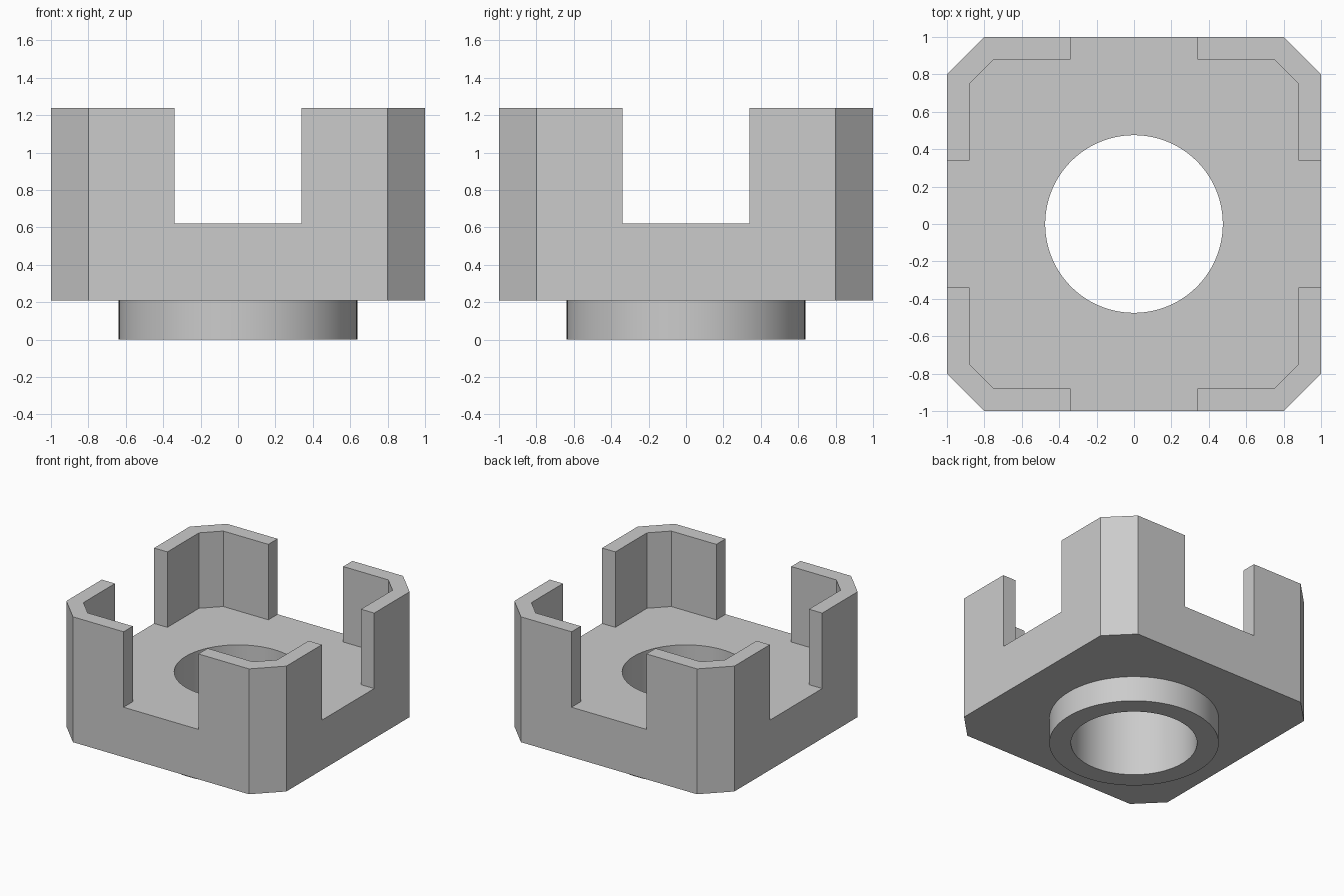
import bpy, bmesh, math

cube = bpy.data.objects.get("Cube")
if cube:
    bpy.data.objects.remove(cube, do_unlink=True)

BASE_Z, FLOOR_Z, TOP_Z = 0.21, 0.62, 1.24
HALF, CORNER = 1.0, 0.80          # outer square and start of the chamfer
INNER, INNER_CORNER = 0.88, 0.75  # inside of the corner walls
SLOT = 0.34                       # half width of the side openings
COLLAR_R, BORE_R = 0.638, 0.475

grey = bpy.data.materials.new("light grey")
grey.use_nodes = True
grey.diffuse_color = (0.6, 0.6, 0.6, 1)
grey.node_tree.nodes["Principled BSDF"].inputs["Base Color"].default_value = (0.6, 0.6, 0.6, 1)


def four_fold(points):
    """Repeat a run of outline points around the z axis in quarter turns."""
    outline = []
    for _ in range(4):
        outline += points
        points = [(-y, x) for x, y in points]
    return outline


def circle(radius, count=96):
    return [(radius * math.cos(math.tau * i / count),
             radius * math.sin(math.tau * i / count)) for i in range(count)]


def prism(name, outline, z0, z1):
    """Extrude a closed outline from z0 to z1."""
    bm = bmesh.new()
    face = bm.faces.new([bm.verts.new((x, y, z0)) for x, y in outline])
    side = bmesh.ops.extrude_face_region(bm, geom=[face])
    moved = [v for v in side["geom"] if isinstance(v, bmesh.types.BMVert)]
    bmesh.ops.translate(bm, verts=moved, vec=(0, 0, z1 - z0))
    bmesh.ops.recalc_face_normals(bm, faces=bm.faces)
    mesh = bpy.data.meshes.new(name)
    bm.to_mesh(mesh)
    bm.free()
    mesh.materials.append(grey)
    obj = bpy.data.objects.new(name, mesh)
    bpy.context.collection.objects.link(obj)
    return obj


def combine(target, tool, operation):
    """Apply a boolean and discard the tool."""
    mod = target.modifiers.new(tool.name, 'BOOLEAN')
    mod.operation, mod.object, mod.solver = operation, tool, 'EXACT'
    bpy.context.view_layer.objects.active = target
    bpy.ops.object.modifier_apply(modifier=mod.name)
    bpy.data.objects.remove(tool, do_unlink=True)


# Chamfered square block
housing = prism("housing", four_fold([(HALF, -CORNER), (HALF, CORNER)]), BASE_Z, TOP_Z)

# Open interior with a slot through each side, leaving four corner walls
interior = four_fold([(1.1, -SLOT), (1.1, SLOT), (INNER, SLOT),
                      (INNER, INNER_CORNER), (INNER_CORNER, INNER), (SLOT, INNER)])
combine(housing, prism("interior_cutter", interior, FLOOR_Z, TOP_Z + 0.1), 'DIFFERENCE')

# Round collar underneath and the bore through everything
combine(housing, prism("collar", circle(COLLAR_R), 0, BASE_Z + 0.1), 'UNION')
combine(housing, prism("bore_cutter", circle(BORE_R), -0.1, FLOOR_Z + 0.1), 'DIFFERENCE')

# Smooth the round walls, keep the corners sharp
bpy.ops.object.select_all(action='DESELECT')
housing.select_set(True)
bpy.context.view_layer.objects.active = housing
bpy.ops.object.shade_smooth_by_angle(angle=math.radians(30))
